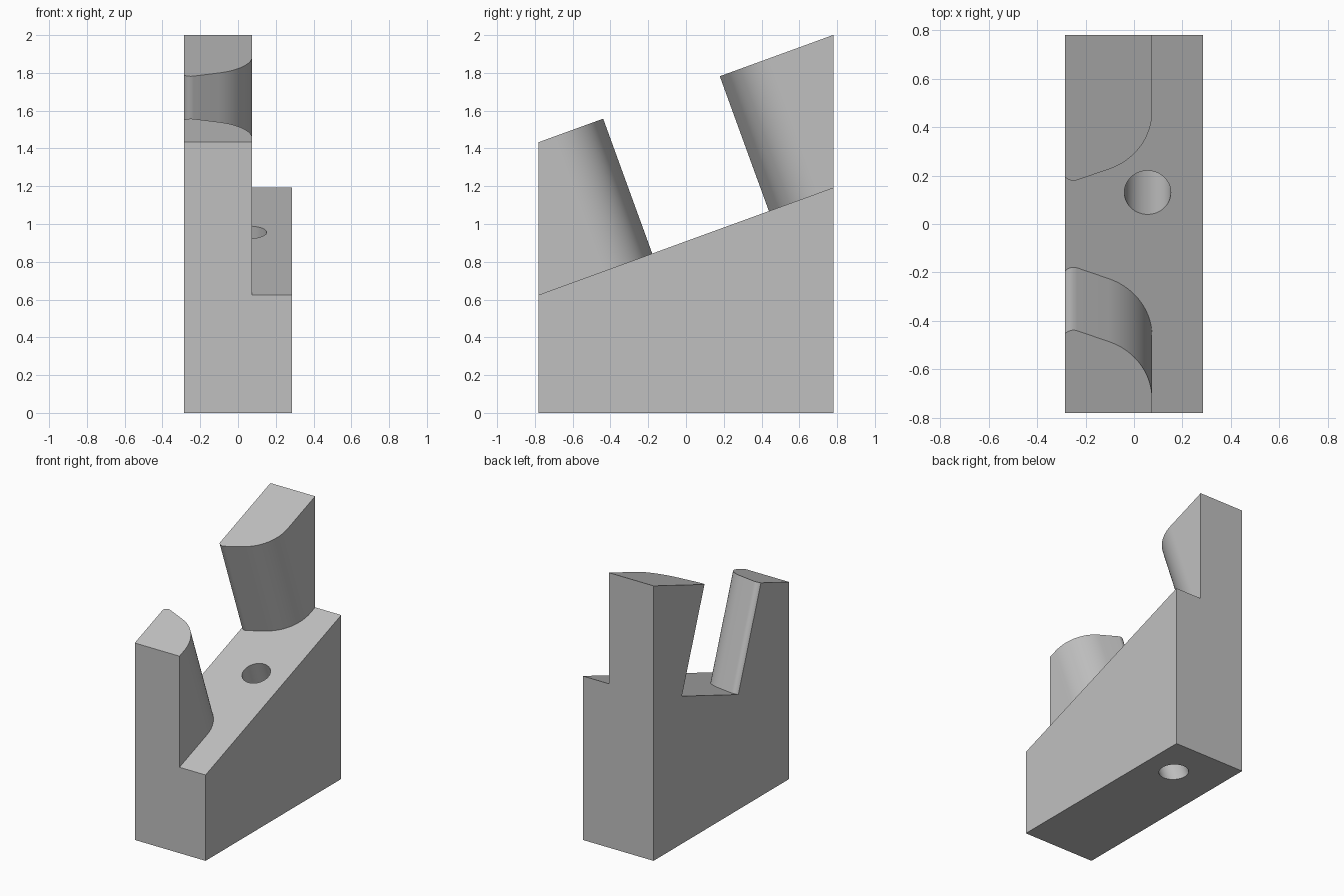
import bpy, bmesh
from math import sin, cos, tan, radians, pi
from mathutils import Matrix, Vector

if "Cube" in bpy.data.objects:
    bpy.data.objects.remove(bpy.data.objects["Cube"])

TILT = radians(20)
HALF_X, HALF_Y = 0.285, 0.78
WALL_X = 0.075          # outer face of the two posts
MID_TOP = 1.717         # height of the upper sloped plane at y = 0
# Sloped frame: origin on the ledge at the hole, z along the hole axis
FRAME = Matrix.Translation((0, 0.13, 0.956)) @ Matrix.Rotation(TILT, 4, "X")

grey = bpy.data.materials.new("plain grey")
grey.use_nodes = True
grey.diffuse_color = (0.53, 0.53, 0.53, 1)
grey.node_tree.nodes["Principled BSDF"].inputs["Base Color"].default_value = grey.diffuse_color


def prism(name, points, sweep, matrix=Matrix.Identity(4)):
    """Extrude a flat outline along a vector."""
    bm = bmesh.new()
    face = bm.faces.new([bm.verts.new(p) for p in points])
    new = bmesh.ops.extrude_face_region(bm, geom=[face])["geom"]
    bmesh.ops.translate(bm, vec=Vector(sweep),
                        verts=[v for v in new if isinstance(v, bmesh.types.BMVert)])
    bmesh.ops.recalc_face_normals(bm, faces=bm.faces)
    bm.transform(matrix)
    mesh = bpy.data.meshes.new(name)
    bm.to_mesh(mesh)
    bm.free()
    mesh.materials.append(grey)
    obj = bpy.data.objects.new(name, mesh)
    bpy.context.collection.objects.link(obj)
    return obj


def arc(cx, cy, r, start, end, steps):
    return [(cx + r * cos(a), cy + r * sin(a))
            for a in (start + (end - start) * i / steps for i in range(steps + 1))]


# Block with a sloped top
rise = HALF_Y * tan(TILT)
block = prism("clamp_block",
              [(-HALF_X, -HALF_Y, 0), (-HALF_X, HALF_Y, 0),
               (-HALF_X, HALF_Y, MID_TOP + rise), (-HALF_X, -HALF_Y, MID_TOP - rise)],
              (2 * HALF_X, 0, 0))

# Flared channel and side ledge: rounded throat, slanted side, large fillet
corner_v = 0.444
tip_r, fillet_r = 0.045, 0.271
tip_u = -0.25
tip_v = corner_v - (WALL_X - tip_u) * tan(TILT) + tip_r / cos(TILT)
side = arc(tip_u, tip_v, tip_r, pi, 1.5 * pi + TILT, 16)
fillet_v = corner_v + fillet_r * tan(pi / 4 - TILT / 2)
side += arc(WALL_X - fillet_r, fillet_v, fillet_r, TILT - pi / 2, 0, 28)
side += [(WALL_X, 1.5), (0.6, 1.5)]
outline = side + [(u, -v) for u, v in reversed(side)]
channel = prism("channel_cutter", [(u, v, 0) for u, v in outline], (0, 0, 1.5), FRAME)

# Bolt hole square to the ledge
hole = prism("hole_cutter", [(u, v, 0.3) for u, v in arc(0.056, 0, 0.096, 0, 2 * pi, 64)[:-1]],
             (0, 0, -1.8), FRAME)

bpy.ops.object.select_all(action="DESELECT")
bpy.context.view_layer.objects.active = block
block.select_set(True)
for cutter in (channel, hole):
    cutter.hide_render = True
    mod = block.modifiers.new(cutter.name, "BOOLEAN")
    mod.operation = "DIFFERENCE"
    mod.solver = "EXACT"
    mod.object = cutter
    bpy.ops.object.modifier_apply(modifier=mod.name)
    bpy.data.objects.remove(cutter)
bpy.ops.object.shade_smooth_by_angle(angle=radians(25))
